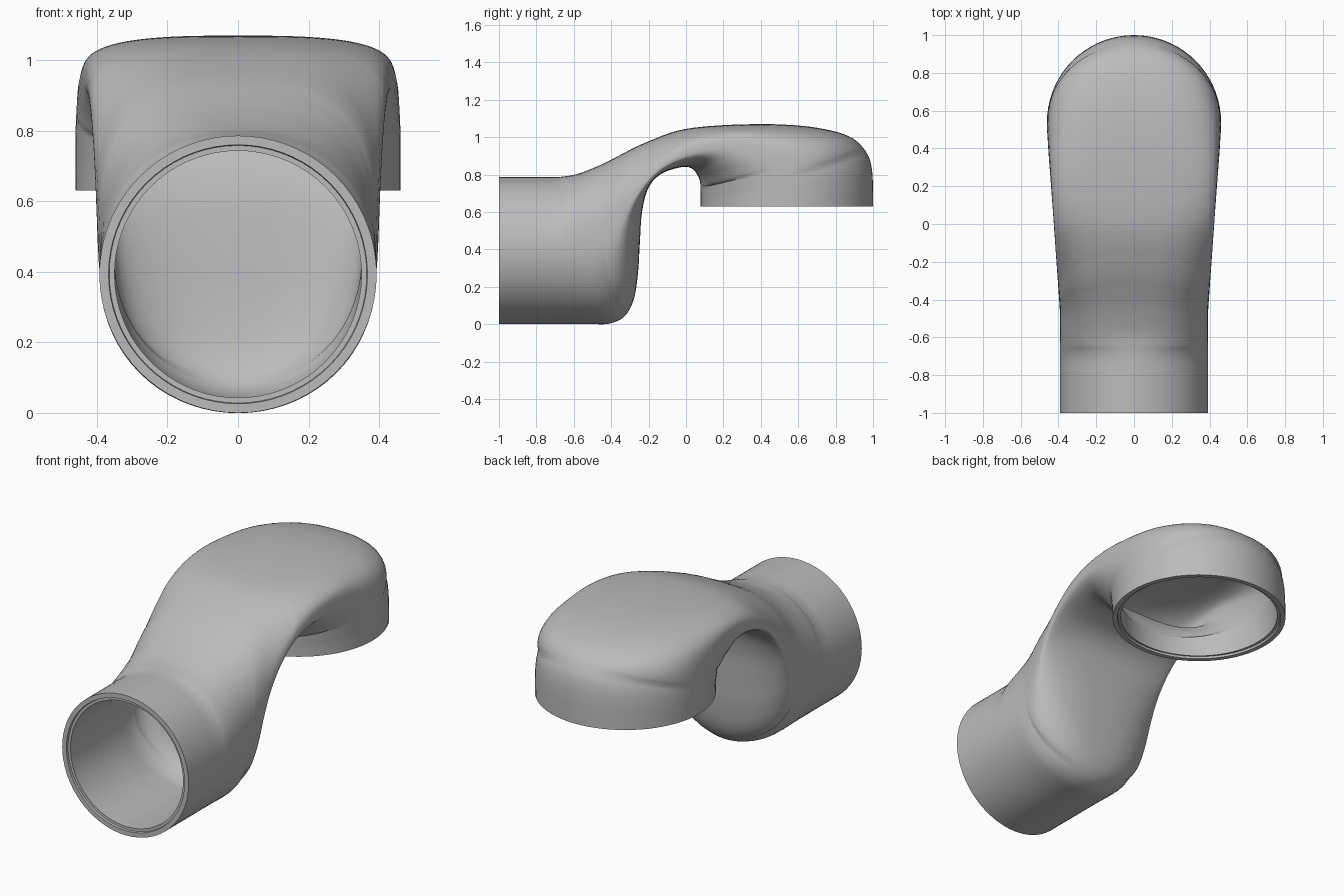
import bpy, bmesh, math
from mathutils import Vector

if "Cube" in bpy.data.objects:
    bpy.data.objects.remove(bpy.data.objects["Cube"])

SEGMENTS = 72
STEPS = 5
WALL = 0.043

# Side profile stations: (y, z) of the top line, widest side line and bottom line
STATIONS = [
    ((-1, .786), (-1, .393), (-1, 0)),
    ((-.68, .786), (-.68, .393), (-.7, 0)),
    ((-.58, .803), (-.58, .395), (-.6, 0)),
    ((-.46, .85), (-.5, .4), (-.5, 0)),
    ((-.36, .9), (-.46, .42), (-.41, .003)),
    ((-.29, .937), (-.43, .45), (-.33, .04)),
    ((-.23, .965), (-.4, .49), (-.28, .13)),
    ((-.17, .99), (-.36, .55), (-.257, .27)),
    ((-.12, 1.01), (-.32, .62), (-.247, .43)),
    ((-.07, 1.027), (-.26, .71), (-.235, .6)),
    ((-.02, 1.04), (-.18, .8), (-.2, .73)),
    ((.04, 1.05), (-.08, .88), (-.13, .805)),
    ((.14, 1.06), (.06, .935), (-.02, .84)),
    ((.3, 1.068), (.22, .95), (.035, .83)),
    ((.5, 1.068), (.36, .92), (.065, .79)),
    ((.7, 1.05), (.44, .89), (.075, .76)),
    ((.87, 1.005), (.49, .84), (.077, .73)),
    ((.96, .925), (.52, .78), (.078, .7)),
    ((.995, .82), (.535, .72), (.078, .67)),
    ((1, .63), (.539, .63), (.078, .63)),
]
LAST = len(STATIONS) - 1


def bump(u, start, end):
    """Smooth rise and fall between two stations."""
    t = min(max((u - start) / (end - start), 0), 1)
    return math.sin(math.pi * t) ** 0.7 if 0 < t < 1 else 0


def spline(u, line):
    """Smooth interpolation of one profile line at station position u."""
    i = min(int(u), LAST - 1)
    f = u - i
    pts = [Vector(STATIONS[min(max(j, 0), LAST)][line]) for j in range(i - 1, i + 3)]
    before, a, b, after = pts
    tan_a, tan_b = (b - before) / 2, (after - a) / 2
    if i == 0:
        return a.lerp(b, f)
    if i == 1:
        tan_a = (b - a)
    h = f * f * (3 - 2 * f)
    return a * (1 - h) + b * h + tan_a * (f * (1 - f) ** 2) - tan_b * (f * f * (1 - f))


def power(value, exponent):
    return math.copysign(abs(value) ** exponent, value) if abs(value) > 1e-6 else 0


def section(u, inset=0.0, push=0.0):
    """Closed rounded cross-section; push moves it into the duct at an opening."""
    top, mid, low = (spline(u, k) for k in range(3))
    t = min(max((mid.x + .45) / .97, 0), 1)
    width = .393 + .068 * t - inset
    top = top + (mid - top).normalized() * inset
    low = low + (mid - low).normalized() * inset
    shift = Vector((push, 0)) if u < 1 else Vector((0, push))
    half, bend = (top - low) / 2, (top + low) / 2 - mid
    n_top, n_low = 2 + 1.5 * bump(u, 1, 17), 2 + bump(u, 5, 16)
    ring = []
    for k in range(SEGMENTS):
        a = math.tau * k / SEGMENTS
        n = n_top if math.sin(a) >= 0 else n_low
        c, s = power(math.cos(a), 2 / n), power(math.sin(a), 2 / n)
        p = mid + half * s + bend * (s * s) + shift
        ring.append((width * c, p.x, p.y))
    return ring


# Outer skin, stepped hood rim, inner skin, stepped pipe rim: one closed loop of rings
path = [i / STEPS for i in range(LAST * STEPS + 1)]
rings = [section(u) for u in path]
rings += [section(LAST, .026), section(LAST, .028, .012), section(LAST, WALL, .012)]
rings += [section(u, WALL) for u in reversed(path[1:-1])]
rings += [section(0, WALL, .012), section(0, .028, .012), section(0, .026)]

bm = bmesh.new()
loops = [[bm.verts.new(p) for p in ring] for ring in rings]
for j, loop in enumerate(loops):
    following = loops[(j + 1) % len(loops)]
    for k in range(SEGMENTS):
        m = (k + 1) % SEGMENTS
        bm.faces.new((loop[k], loop[m], following[m], following[k]))
bmesh.ops.recalc_face_normals(bm, faces=bm.faces)
mesh = bpy.data.meshes.new("duct_elbow")
bm.to_mesh(mesh)
bm.free()

duct = bpy.data.objects.new("duct_elbow", mesh)
bpy.context.collection.objects.link(duct)

# Plain grey finish
grey = bpy.data.materials.new("plain_grey")
grey.use_nodes = True
colour = (.5, .5, .5, 1)
grey.diffuse_color = colour
grey.node_tree.nodes["Principled BSDF"].inputs["Base Color"].default_value = colour
mesh.materials.append(grey)

bpy.ops.object.select_all(action='DESELECT')
duct.select_set(True)
bpy.context.view_layer.objects.active = duct
bpy.ops.object.shade_smooth_by_angle(angle=math.radians(40))
